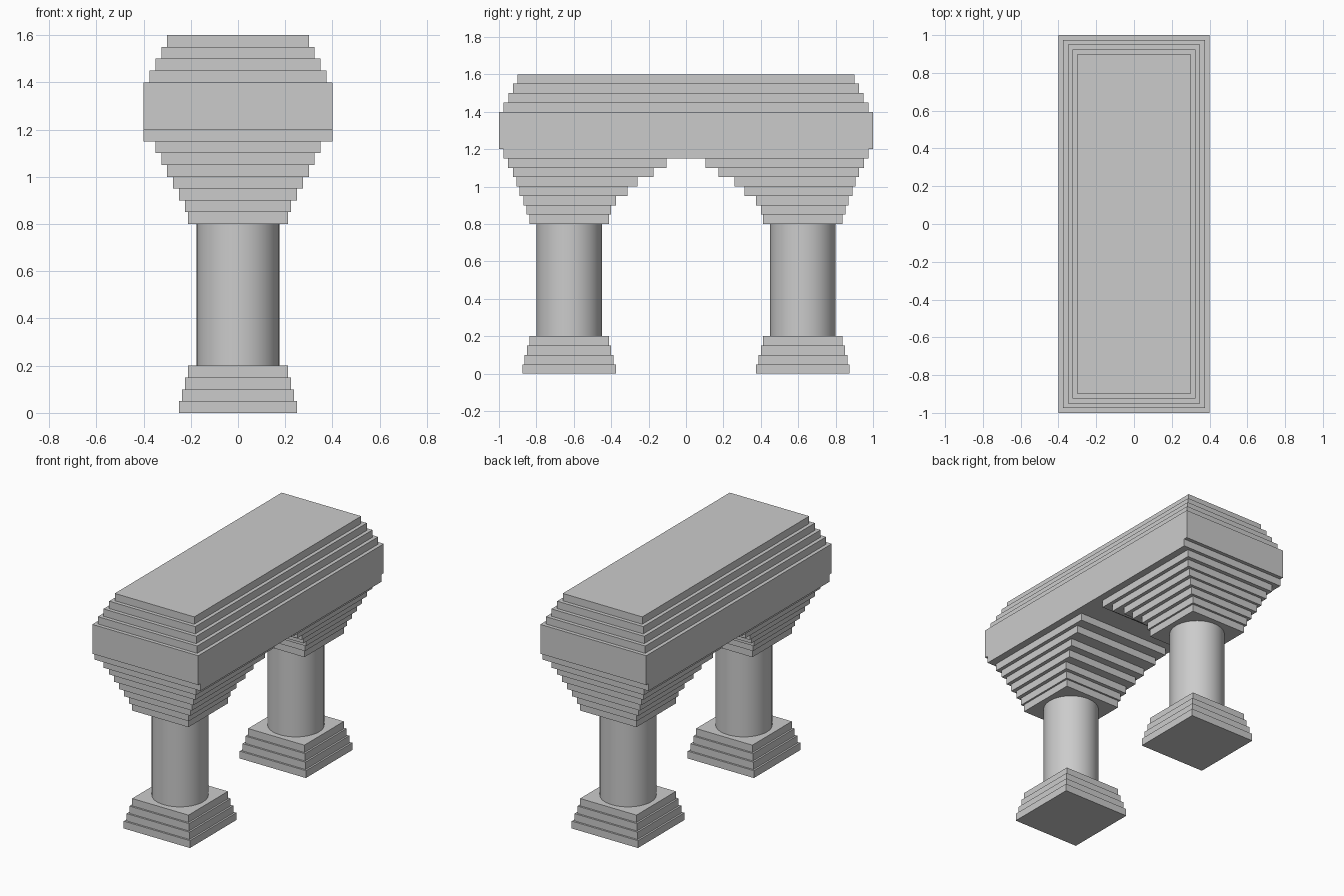
import bpy, bmesh, math
from mathutils import Matrix

if "Cube" in bpy.data.objects:
    bpy.data.objects.remove(bpy.data.objects["Cube"])

H = 0.05  # height of one step


def stepped_block(name, z, layers):
    """Stack of slabs; each layer is (half_x, y_min, y_max, height)."""
    bm = bmesh.new()
    for hx, y0, y1, h in layers:
        m = (Matrix.Translation((0, (y0 + y1) / 2, z + h / 2))
             @ Matrix.Diagonal((2 * hx, y1 - y0, h, 1)))
        bmesh.ops.create_cube(bm, size=1, matrix=m)
        z += h
    mesh = bpy.data.meshes.new(name)
    bm.to_mesh(mesh)
    bm.free()
    ob = bpy.data.objects.new(name, mesh)
    bpy.context.collection.objects.link(ob)
    return ob


# Capital steps from bottom to top: half width, inner y, outer y
capital = [(0.2125, 0.4125, 0.8375), (0.225, 0.40, 0.8525),
           (0.25, 0.375, 0.87), (0.275, 0.3125, 0.89),
           (0.30, 0.26, 0.9075), (0.325, 0.175, 0.925),
           (0.35, 0.105, 0.9525)]
CY = 0.625

for side, s in (("front", -1), ("back", 1)):
    # Stepped square foot
    feet = [0.25 - 0.0125 * i for i in range(4)]
    stepped_block(side + "_foot", 0,
                  [(r, s * CY - r, s * CY + r, H) for r in feet])

    # Round column
    bpy.ops.mesh.primitive_cylinder_add(vertices=64, radius=0.175, depth=0.6,
                                        location=(0, s * CY, 0.5))
    bpy.context.object.name = side + "_column"
    bpy.ops.object.shade_smooth_by_angle(angle=math.radians(30))

    # Flared capital, mirrored front to back
    stepped_block(side + "_capital", 0.8,
                  [(hx, min(s * a, s * b), max(s * a, s * b), H)
                   for hx, a, b in capital])

# Beam: lower lip, main block and four receding steps
beam = [(0.4, -0.975, 0.975, H), (0.4, -1, 1, 0.2)]
beam += [(0.4 - 0.025 * i, -1 + 0.025 * i, 1 - 0.025 * i, H)
         for i in range(1, 5)]
stepped_block("beam", 1.15, beam)
